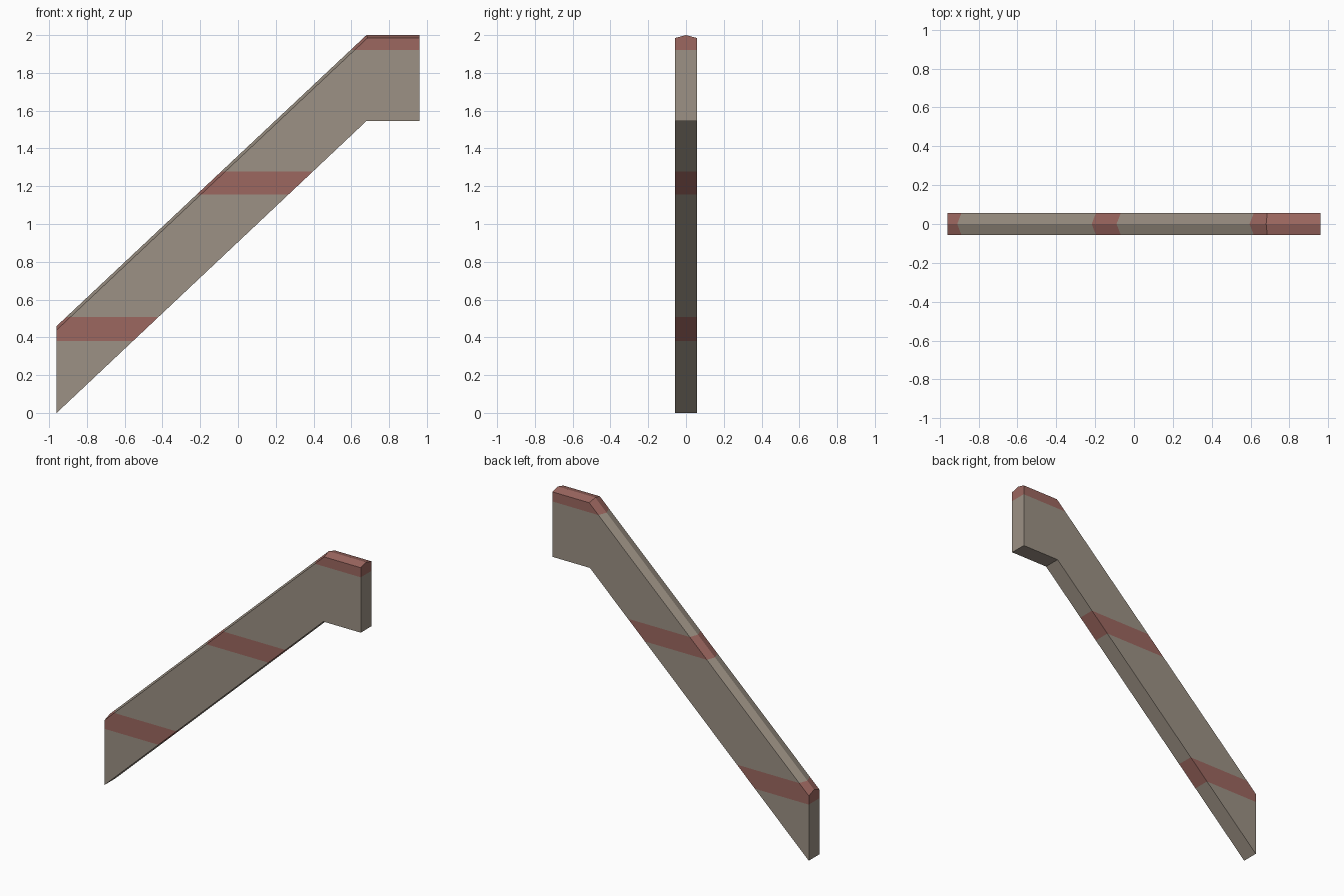
import bpy, bmesh

if "Cube" in bpy.data.objects:
    bpy.data.objects.remove(bpy.data.objects["Cube"])

def material(name, rgb):
    m = bpy.data.materials.new(name)
    m.diffuse_color = (*rgb, 1.0)
    m.use_nodes = True
    m.node_tree.nodes["Principled BSDF"].inputs["Base Color"].default_value = m.diffuse_color
    return m

HALF = 0.057                      # half thickness in y
BANDS = [(0.38, 0.507), (1.157, 1.277), (1.92, 2.1)]   # red stripe heights

# stations along the rail: (x bottom/ridge, x of shoulder edge, bottom z, ridge z, shoulder z)
stations = [(-0.96, -0.96, 0.0, 0.46, 0.439),
            (0.68, 0.686, 1.545, 2.0, 1.985),
            (0.96, 0.96, 1.545, 2.0, 1.985)]

# loft a five-sided section with a peaked top
bm = bmesh.new()
rings = []
for x, xs, zb, zr, zs in stations:
    rings.append([bm.verts.new(p) for p in (
        (x, -HALF, zb), (x, HALF, zb), (xs, HALF, zs), (x, 0, zr), (xs, -HALF, zs))])
for a, b in zip(rings, rings[1:]):
    for i in range(5):
        j = (i + 1) % 5
        bm.faces.new((a[i], a[j], b[j], b[i]))
bm.faces.new(rings[0])
bm.faces.new(rings[-1])
bmesh.ops.recalc_face_normals(bm, faces=bm.faces[:])

# cut the stripes at constant heights
for z in [h for band in BANDS for h in band if h < 2]:
    bmesh.ops.bisect_plane(bm, geom=bm.verts[:] + bm.edges[:] + bm.faces[:],
                           plane_co=(0, 0, z), plane_no=(0, 0, 1))
bmesh.ops.recalc_face_normals(bm, faces=bm.faces[:])

# colour by height
for f in bm.faces:
    z = f.calc_center_median().z
    f.material_index = int(any(lo < z < hi for lo, hi in BANDS))

mesh = bpy.data.meshes.new("stair_rail_wall")
bm.to_mesh(mesh)
bm.free()
mesh.materials.append(material("warm grey plaster", (0.335, 0.285, 0.232)))
mesh.materials.append(material("dull red stripe", (0.335, 0.136, 0.116)))
bpy.context.collection.objects.link(bpy.data.objects.new("stair_rail_wall", mesh))
